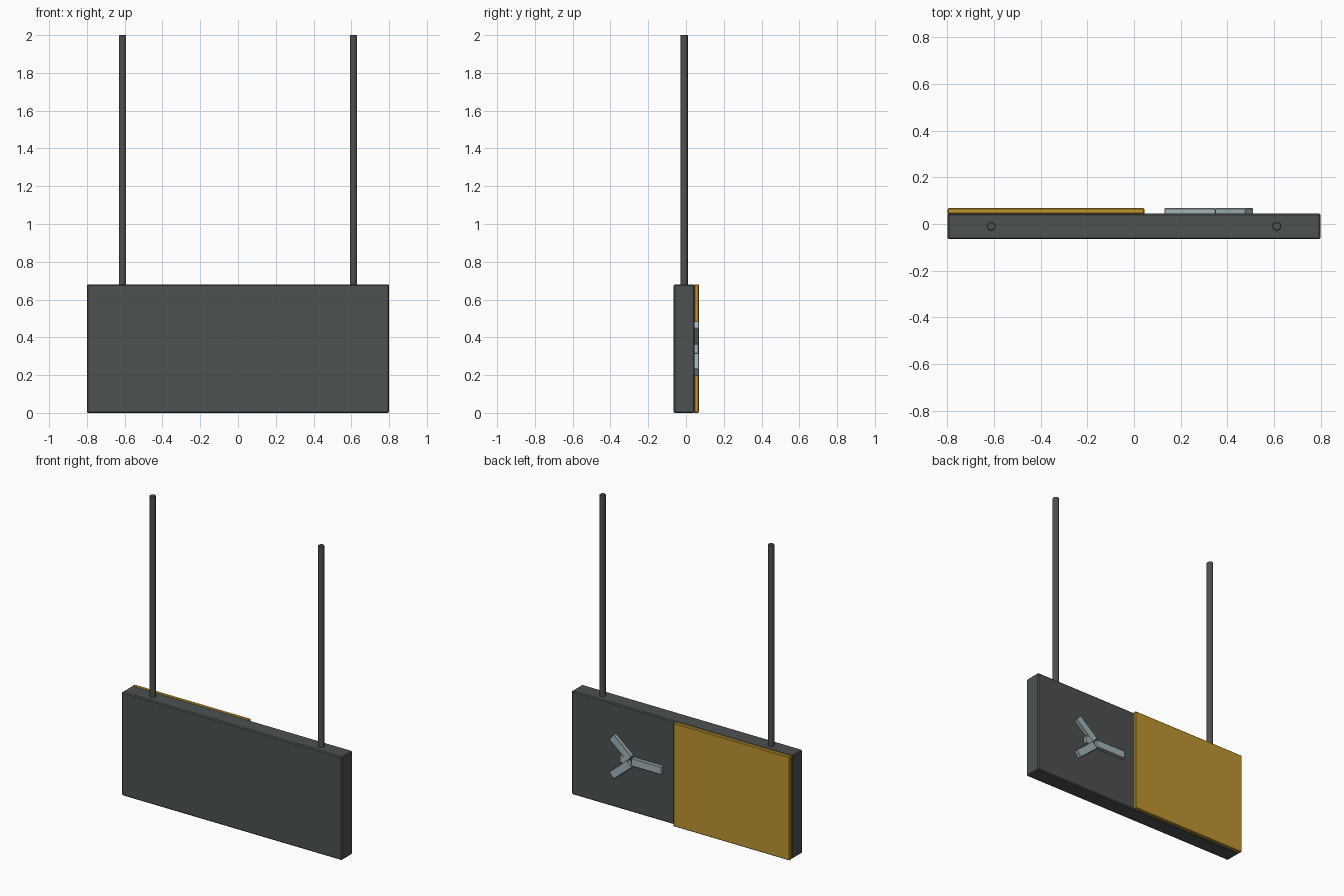
import bpy
from math import radians, cos, sin

if "Cube" in bpy.data.objects:
    bpy.data.objects.remove(bpy.data.objects["Cube"])


def material(name, rgb):
    m = bpy.data.materials.new(name)
    m.diffuse_color = (*rgb, 1)
    m.use_nodes = True
    m.node_tree.nodes["Principled BSDF"].inputs["Base Color"].default_value = m.diffuse_color
    return m


charcoal = material("charcoal", (0.075, 0.083, 0.083))
amber = material("amber", (0.52, 0.30, 0.03))
pale_blue = material("pale_blue_grey", (0.36, 0.46, 0.49))


def finish(ob, name, mat, bevel):
    ob.name = name
    ob.data.materials.append(mat)
    if bevel:
        mod = ob.modifiers.new("edge_bevel", 'BEVEL')
        mod.width = bevel
        mod.segments = 1
    return ob


def box(name, centre, size, mat, bevel=0.0, angle=0.0):
    """Box turned in the sign plane (about y) by angle degrees upward from +x."""
    bpy.ops.mesh.primitive_cube_add(size=1, location=centre)
    ob = bpy.context.object
    for v in ob.data.vertices:
        v.co.x *= size[0]
        v.co.y *= size[1]
        v.co.z *= size[2]
    ob.rotation_euler.y = -radians(angle)
    return finish(ob, name, mat, bevel)


# Hanging board
box("sign_board", (0, -0.01, 0.34), (1.6, 0.11, 0.68), charcoal, 0.006)

# Coloured panel on the back
box("amber_panel", (-0.3775, 0.0555, 0.34), (0.845, 0.025, 0.68), amber, 0.004)

# Hexagonal hanging rods
for side, label in ((-1, "left"), (1, "right")):
    bpy.ops.mesh.primitive_cylinder_add(vertices=6, radius=0.021, depth=1.33,
                                        location=(side * 0.612, -0.01, 1.335))
    finish(bpy.context.object, label + "_hanging_rod", charcoal, 0.003)

# Emblem: long arm, two slanted arms and a small centre block
Y, T, W = 0.0555, 0.025, 0.052
box("emblem_long_arm", (0.24, Y, 0.34), (0.22, T, W), pale_blue, 0.003)
box("emblem_block", (0.41, Y - 0.0005, 0.34), (0.05, T - 0.001, 0.05), pale_blue, 0.003)
LENGTH, ANGLE = 0.172, 40
for side, label in ((1, "upper"), (-1, "lower")):
    x = 0.496 - LENGTH / 2 * cos(radians(ANGLE))
    z = 0.34 + side * (0.127 - LENGTH / 2 * sin(radians(ANGLE)))
    box("emblem_" + label + "_arm", (x, Y, z), (LENGTH, T, W), pale_blue, 0.003, side * ANGLE)
